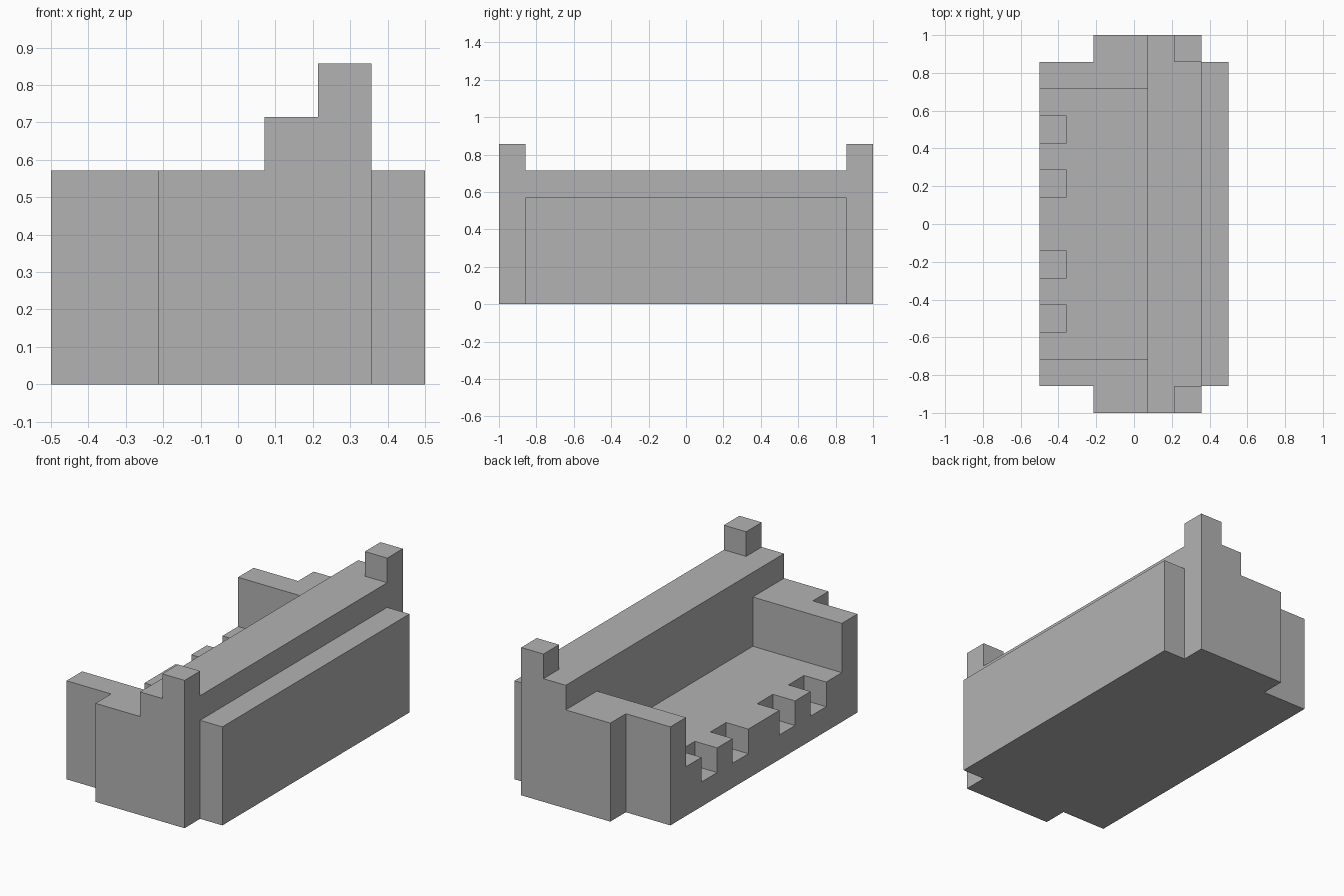
import bpy
import bmesh
from mathutils import Vector

U = 1 / 7  # one block of the model's grid

cube = bpy.data.objects.get("Cube")
if cube:
    bpy.data.objects.remove(cube, do_unlink=True)

grey = bpy.data.materials.new("plain_grey")
grey.use_nodes = True
colour = (0.45, 0.45, 0.45, 1)
grey.diffuse_color = colour
grey.node_tree.nodes["Principled BSDF"].inputs["Base Color"].default_value = colour


def prism(name, outline, direction):
    """Extrude a closed outline, given in blocks, along a direction."""
    bm = bmesh.new()
    face = bm.faces.new([bm.verts.new(Vector(p) * U) for p in outline])
    result = bmesh.ops.extrude_face_region(bm, geom=[face], use_keep_orig=True)
    moved = [v for v in result["geom"] if isinstance(v, bmesh.types.BMVert)]
    bmesh.ops.translate(bm, verts=moved, vec=Vector(direction) * U)
    bmesh.ops.recalc_face_normals(bm, faces=bm.faces)
    mesh = bpy.data.meshes.new(name)
    bm.to_mesh(mesh)
    bm.free()
    mesh.materials.append(grey)
    obj = bpy.data.objects.new(name, mesh)
    bpy.context.collection.objects.link(obj)
    return obj


def box(name, x, y, z):
    corners = [(x[0], y[0]), (x[1], y[0]), (x[1], y[1]), (x[0], y[1])]
    return prism(name, [(a, b, z[0]) for a, b in corners], (0, 0, z[1] - z[0]))


# Seat, with a notched rail along its open edge
box("seat", (-2.5, 0.5), (-5, 5), (0, 2))
rail = [(-5, 0), (-5, 2)]
for start in (-4, -2, 1, 3):
    rail += [(start, 2), (start, 1), (start + 1, 1), (start + 1, 2)]
rail += [(5, 2), (5, 0)]
prism("seat_front_rail", [(-3.5, y, z) for y, z in rail], (1, 0, 0))

# Backrest and the panel behind it
box("backrest", (0.5, 2.5), (-7, 7), (0, 5))
box("rear_panel", (2.5, 3.5), (-6, 6), (0, 4))

# Stepped arms and corner posts at both ends
arm = [(-3.5, 5), (0.5, 5), (0.5, 7), (-1.5, 7), (-1.5, 6), (-3.5, 6)]
for end, s in (("front", -1), ("back", 1)):
    prism(end + "_arm", [(x, s * y, 0) for x, y in arm], (0, 0, 4))
    box(end + "_post", (1.5, 2.5), (s * 6, s * 7), (5, 6))
